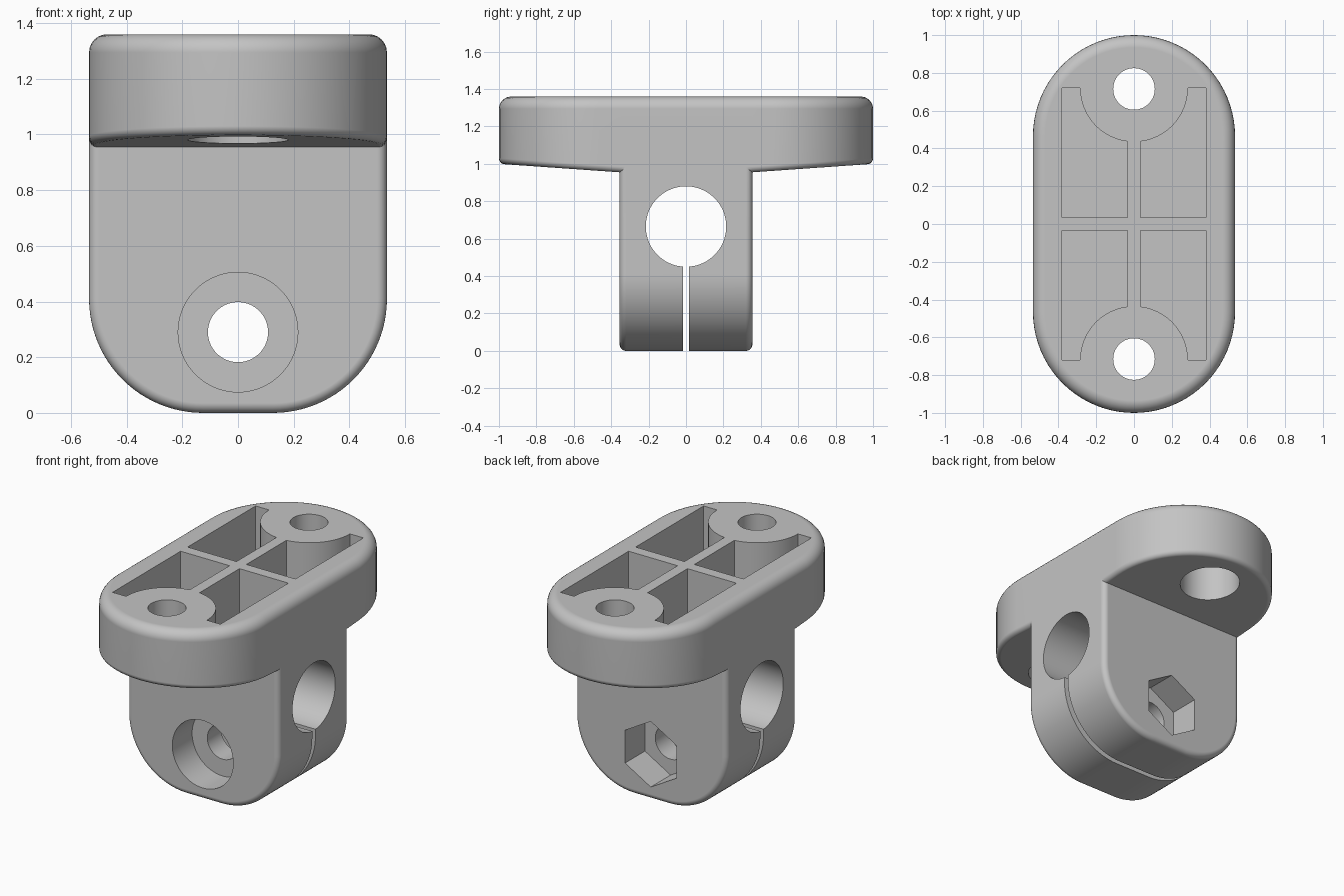
import bpy, bmesh
from math import sin, cos, pi, radians
from mathutils import Matrix, Vector

if "Cube" in bpy.data.objects:
    bpy.data.objects.remove(bpy.data.objects["Cube"])

HALF_W, DEPTH, TOP = 0.535, 0.355, 1.36   # half width, body half depth, height
BOLT_Y, BOLT_Z, TUBE_Z = 0.715, 0.29, 0.665

grey = bpy.data.materials.new("plain grey")
grey.use_nodes = True
grey.diffuse_color = (0.55, 0.55, 0.55, 1)
grey.node_tree.nodes["Principled BSDF"].inputs["Base Color"].default_value = grey.diffuse_color


def make_object(name, bm):
    bmesh.ops.recalc_face_normals(bm, faces=bm.faces)
    mesh = bpy.data.meshes.new(name)
    bm.to_mesh(mesh)
    bm.free()
    mesh.materials.append(grey)
    obj = bpy.data.objects.new(name, mesh)
    bpy.context.collection.objects.link(obj)
    return obj


def arc(cx, cy, r, start, end, n):
    angles = [radians(start + (end - start) * i / n) for i in range(n + 1)]
    return [(cx + r * cos(a), cy + r * sin(a)) for a in angles]


def loft(name, rings, caps):
    """Skin a list of equal rings; caps are index lists for first and last ring."""
    bm = bmesh.new()
    rows = [[bm.verts.new(p) for p in ring] for ring in rings]
    n = len(rows[0])
    for a, b in zip(rows, rows[1:]):
        for i in range(n):
            j = (i + 1) % n
            bm.faces.new((a[i], a[j], b[j], b[i]))
    for row, groups in zip((rows[0], rows[-1]), caps):
        for group in groups:
            bm.faces.new([row[i] for i in group])
    return make_object(name, bm)


def fillet(r, n=6):
    """(inset, distance from the cap) pairs from the cap to the wall."""
    return [(r * (1 - sin(a)), r * (1 - cos(a)))
            for a in (pi / 2 * i / n for i in range(n + 1))]


def prism(name, outline, z0, z1):
    everything = list(range(len(outline)))
    rings = [[(x, y, z) for x, y in outline] for z in (z0, z1)]
    return loft(name, rings, ([everything], [everything]))


def rod(name, r, start, end, sides=64, turn=0):
    """Cylinder or hexagonal bar between two points."""
    start, end = Vector(start), Vector(end)
    axis = end - start
    spin = axis.to_track_quat('Z', 'Y').to_matrix().to_4x4()
    bm = bmesh.new()
    bmesh.ops.create_cone(bm, cap_ends=True, segments=sides, radius1=r, radius2=r,
                          depth=axis.length,
                          matrix=Matrix.Translation((start + end) / 2) @ spin @ Matrix.Rotation(turn, 4, 'Z'))
    return make_object(name, bm)


# Mounting plate: stadium with rounded rims and an underside rising to the ends
ARC = 40


def stadium(inset):
    r, c = HALF_W - inset, 0.465
    return ([(r, -DEPTH), (r, DEPTH)] + arc(0, c, r, 0, 180, ARC)
            + [(-r, DEPTH), (-r, -DEPTH)] + arc(0, -c, r, 180, 360, ARC))


def underside(y):
    return 0.955 + 0.07 * max(0, abs(y) - DEPTH)


rings = [[(x, y, underside(y) + rise) for x, y in stadium(i)] for i, rise in fillet(0.03)]
rings += [[(x, y, TOP - drop) for x, y in stadium(i)] for i, drop in reversed(fillet(0.065))]
count = len(rings[0])
left, right = ARC + 3, ARC + 4
bottom_cap = [range(1, left + 1), (0, 1, left, right), [*range(right, count), 0]]
plate = loft("mounting_plate", rings, (bottom_cap, [range(count)]))


# Clamp body: round-cornered block with filleted front and back
def body_outline(inset):
    r = 0.41 - inset
    half = HALF_W - inset
    return ([(half, 1.04)] + arc(half - r, 0.41, r, 0, -90, 24)
            + arc(r - half, 0.41, r, -90, -180, 24) + [(-half, 1.04)])


steps = [(i, d - DEPTH) for i, d in fillet(0.035)]
steps += [(i, -y) for i, y in reversed(steps)]
rings = [[(x, y, z) for x, z in body_outline(i)] for i, y in steps]
cap = [range(len(rings[0]))]
bracket = loft("clamp_bracket", rings, (cap, cap))

# Cutters: tube bore, clamp slit, clamp bolt hole with round and hex recesses
cutters = [
    rod("tube_bore", 0.215, (-1, 0, TUBE_Z), (1, 0, TUBE_Z), 96),
    prism("clamp_slit", [(-1, -0.016), (1, -0.016), (1, 0.016), (-1, 0.016)], -0.2, 0.55),
    rod("clamp_bolt_hole", 0.108, (0, -1, BOLT_Z), (0, 1, BOLT_Z)),
    rod("bolt_head_recess", 0.215, (0, -1, BOLT_Z), (0, -0.155, BOLT_Z)),
]
hexagon = [(x, z) for x, z in arc(0, BOLT_Z, 0.209, 30, 330, 5)]
rings = [[(x, y, z) for x, z in hexagon] for y in (0.155, 1)]
cutters.append(loft("nut_recess", rings, ([range(6)], [range(6)])))

# Cutters: mounting holes, counterbored from below, and the four top pockets
for sy in (-1, 1):
    y = sy * BOLT_Y
    cutters.append(rod("mounting_hole", 0.11, (0, y, 0.5), (0, y, 2)))
    cutters.append(rod("mounting_counterbore", 0.18, (0, y, 0.5), (0, y, 1.2)))
    for sx in (-1, 1):
        pocket = [(0.035, 0.035), (0.38, 0.035), (0.38, 0.72)]
        pocket += arc(0, 0.72, 0.285, 0, -83, 20)
        cutters.append(prism("top_pocket", [(sx * px, sy * py) for px, py in pocket], 1.06, 1.6))

# Join plate and body, then make every cut
bpy.context.view_layer.objects.active = bracket
for tool in [plate] + cutters:
    mod = bracket.modifiers.new(tool.name, 'BOOLEAN')
    mod.operation = 'UNION' if tool is plate else 'DIFFERENCE'
    mod.solver = 'EXACT'
    mod.object = tool
    bpy.ops.object.modifier_apply(modifier=mod.name)
    bpy.data.objects.remove(tool)

# Smooth curved faces, keep hard edges and flat faces clean
bpy.ops.object.select_all(action='DESELECT')
bracket.select_set(True)
bpy.ops.object.shade_smooth_by_angle(angle=radians(30))
weighted = bracket.modifiers.new("clean_shading", 'WEIGHTED_NORMAL')
weighted.keep_sharp = True
